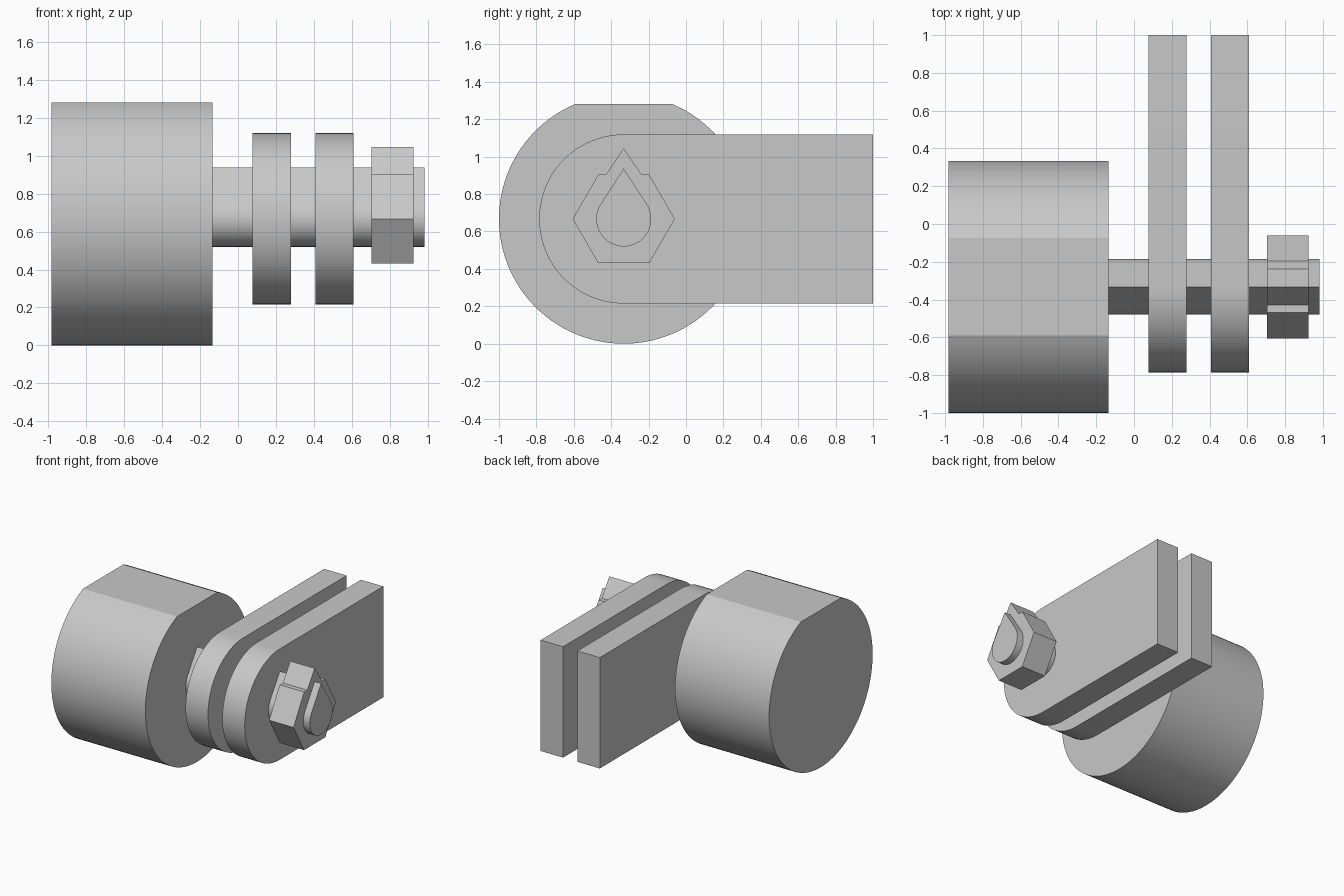
import bpy
import bmesh
from math import sin, cos, asin, acos, pi, radians, sqrt

cube = bpy.data.objects.get("Cube")
if cube:
    bpy.data.objects.remove(cube, do_unlink=True)

# Shared axis of the assembly, running along x
AXIS_Y, AXIS_Z = -0.333, 0.667

steel = bpy.data.materials.new("plain grey")
steel.use_nodes = True
GREY = (0.58, 0.58, 0.58, 1)
steel.diffuse_color = GREY
steel.node_tree.nodes["Principled BSDF"].inputs["Base Color"].default_value = GREY


def arc(radius, start, end, steps):
    """Points of an arc around the axis, as (y, z) offsets."""
    angles = [start + (end - start) * i / steps for i in range(steps + 1)]
    return [(radius * cos(a), radius * sin(a)) for a in angles]


def extrude(name, profile, x0, x1):
    """Prism along x from a (y, z) profile around the axis."""
    bm = bmesh.new()
    face = bm.faces.new([bm.verts.new((x0, AXIS_Y + y, AXIS_Z + z)) for y, z in profile])
    grown = bmesh.ops.extrude_face_region(bm, geom=[face], use_keep_orig=True)
    moved = [v for v in grown["geom"] if isinstance(v, bmesh.types.BMVert)]
    bmesh.ops.translate(bm, verts=moved, vec=(x1 - x0, 0, 0))
    bmesh.ops.recalc_face_normals(bm, faces=bm.faces)
    mesh = bpy.data.meshes.new(name)
    bm.to_mesh(mesh)
    bm.free()
    mesh.materials.append(steel)
    obj = bpy.data.objects.new(name, mesh)
    bpy.context.collection.objects.link(obj)
    bpy.ops.object.select_all(action="DESELECT")
    obj.select_set(True)
    bpy.context.view_layer.objects.active = obj
    bpy.ops.object.shade_smooth_by_angle(angle=radians(15))
    return obj


# Round knob with a flat on top
R, FLAT = 0.667, 0.615
cut = asin(FLAT / R)
extrude("knob", arc(R, pi - cut, 2 * pi + cut, 96), -0.983, -0.135)

# Teardrop shaft: round below, tangent sides meeting at a top ridge
r, tip = 0.147, 0.27
tangent = pi / 2 - acos(r / tip)
extrude("shaft", arc(r, pi - tangent, 2 * pi + tangent, 64) + [(0, tip)], -0.135, 0.983)

# Two flat arms, rounded at the shaft end
ARM = 0.452
arm_profile = arc(ARM, pi / 2, 3 * pi / 2, 48)
arm_profile += [(1 - AXIS_Y, -ARM), (1 - AXIS_Y, ARM)]
for name, x in (("inner_arm", 0.077), ("outer_arm", 0.408)):
    extrude(name, arm_profile, x, x + 0.202)

# Hexagonal nut with a pointed ridge on its upper flat
HEX = 0.273
top = HEX * sqrt(3) / 2
hexagon = arc(HEX, 2 * pi / 3, 2 * pi + pi / 3, 5)
extrude("nut", hexagon + [(0.096, top), (0, 0.378), (-0.096, top)], 0.705, 0.925)
